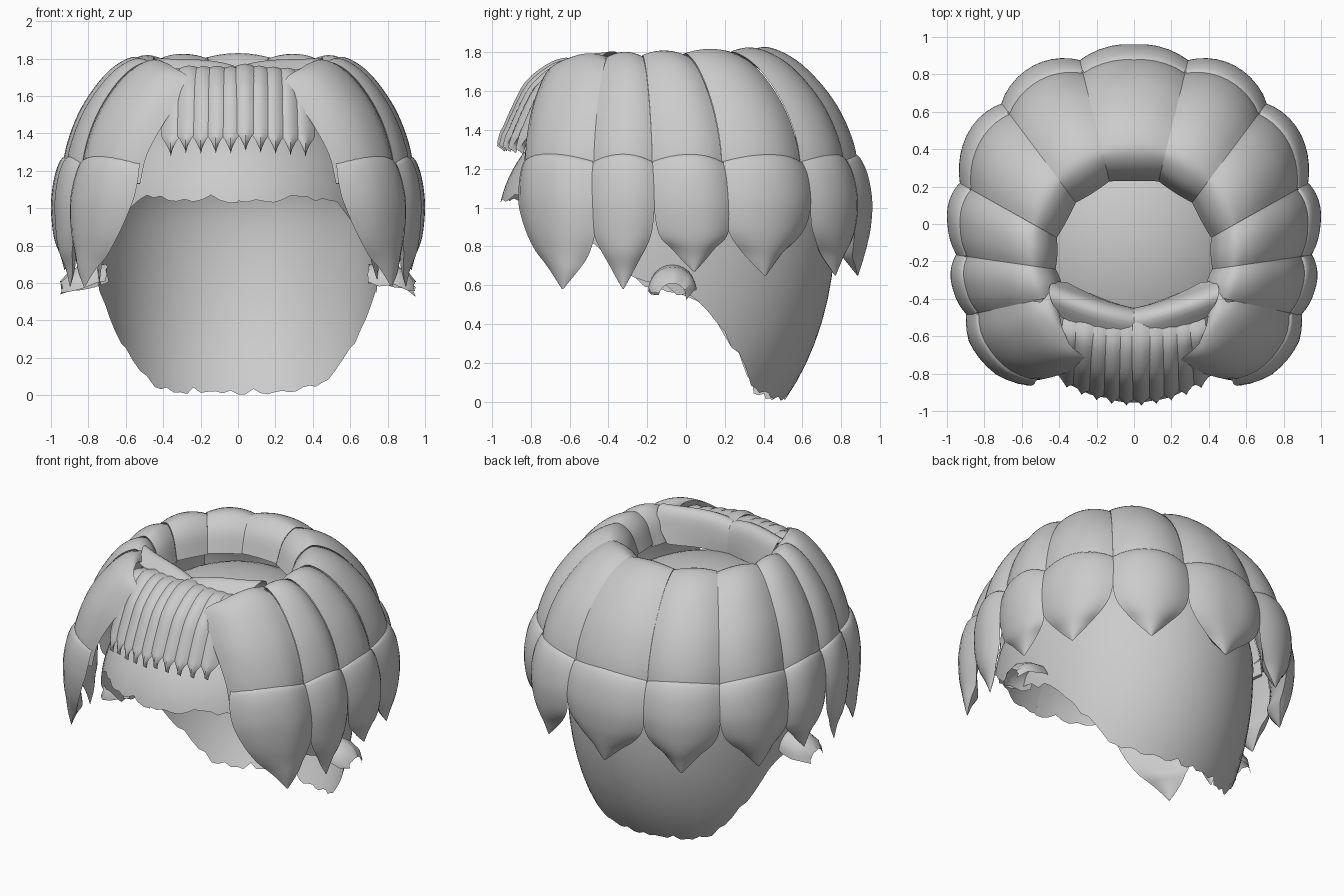
import bpy, math, random
from mathutils import Vector

if "Cube" in bpy.data.objects:
    bpy.data.objects.remove(bpy.data.objects["Cube"])

random.seed(4)


def interp(table, x):
    """Linear lookup in a list of (x, value)."""
    if x <= table[0][0]:
        return table[0][1]
    for (a, p), (b, q) in zip(table, table[1:]):
        if x <= b:
            return p + (q - p) * (x - a) / (b - a)
    return table[-1][1]


def smooth_path(pts, n=4):
    """Catmull-Rom resampling of a list of tuples."""
    v = [Vector(p) for p in pts]
    v = [2 * v[0] - v[1]] + v + [2 * v[-1] - v[-2]]
    out = []
    for i in range(1, len(v) - 2):
        a, b, c, d = v[i - 1:i + 3]
        for k in range(n):
            t = k / n
            out.append(0.5 * (2 * b + (c - a) * t + (2 * a - 5 * b + 4 * c - d) * t ** 2
                              + (3 * b - a - 3 * c + d) * t ** 3))
    return out + [v[-2]]


def grid_object(name, rows, closed=False, caps=False, flip=False):
    """Skin a list of equal-length point rows."""
    n = len(rows[0])
    verts = [tuple(p) for r in rows for p in r]
    faces = []
    for i in range(len(rows) - 1):
        for j in range(n if closed else n - 1):
            k = (j + 1) % n
            f = (i * n + j, i * n + k, (i + 1) * n + k, (i + 1) * n + j)
            faces.append(f[::-1] if flip else f)
    if caps:
        faces += [tuple(range(n)), tuple(range(len(verts) - n, len(verts)))[::-1]]
    me = bpy.data.meshes.new(name)
    me.from_pydata(verts, [], faces)
    me.validate()
    ob = bpy.data.objects.new(name, me)
    bpy.context.collection.objects.link(ob)
    bpy.ops.object.select_all(action='DESELECT')
    ob.select_set(True)
    bpy.context.view_layer.objects.active = ob
    if caps:
        bpy.ops.object.mode_set(mode='EDIT')
        bpy.ops.mesh.select_all(action='SELECT')
        bpy.ops.mesh.remove_doubles(threshold=0.0005)
        bpy.ops.mesh.normals_make_consistent(inside=False)
        bpy.ops.object.mode_set(mode='OBJECT')
    bpy.ops.object.shade_smooth_by_angle(angle=math.radians(40))
    return ob


# Outer plan radius of the hair by azimuth; the crown opening is a circle
OUTER = [(-70, .97), (-56, 1.08), (-48, 1.10), (-35, 1.09), (-20, 1.03), (0, 1.0),
         (45, 1.02), (90, .96)]


def place(az, s, z):
    """s = 0 on the crown opening, s = 1 on the outermost outline."""
    fold = az if az <= 90 else 180 - az
    d = Vector((math.cos(math.radians(az)), math.sin(math.radians(az)), 0))
    p = (Vector((0, -.18, 0)) + d * .41).lerp(d * interp(OUTER, fold), s)
    p.z = z
    return p


def lock(name, profile, mirror=False, sinks=(.05, .05), thick=.05, m=5):
    """Pod-shaped lock; profile rows are (s, z, left azimuth, right azimuth)."""
    path = smooth_path(profile)
    rows = []
    for i, (s, z, a0, a1) in enumerate(path):
        p, q = path[max(i - 1, 0)], path[min(i + 1, len(path) - 1)]
        n = Vector((-(q[1] - p[1]), (q[0] - p[0]) * .58)).normalized()
        w = min(1, abs(a1 - a0) / 15)
        sink = sinks[0] + (sinks[1] - sinks[0]) * i / (len(path) - 1)
        us = [-1 + k / m for k in range(2 * m + 1)]
        row = []
        for u, inner in [(u, 0) for u in us] + [(u, 1) for u in us[-2:0:-1]]:
            off = -w * (sink * u * u if not inner else sink + thick * (1 - u * u))
            pt = place((a0 + a1) / 2 + u * (a1 - a0) / 2, s + off * n.x / .58, z + off * n.y)
            if mirror:
                pt.x = -pt.x
            row.append(pt)
        rows.append(row)
    return grid_object(name, rows, closed=True, caps=True)


# Scalp shell with a ragged hairline
EDGE = [(-90, 1.05), (-45, 1.05), (-30, .85), (-10, .62), (8, .55), (19, .42),
        (32, .2), (45, .05), (60, .02), (90, .02)]
N = 96
columns = []
for i in range(N + 1):
    az = -90 + 360 * (i % N) / N
    e = interp(EDGE, az if az <= 90 else 180 - az)
    e = max(.005, e + random.uniform(-.022, .022))
    col = []
    for k in range(25):
        t = k / 24
        if e > .9:
            ang = t * math.acos((e - .9) / .72)
        else:
            ang = t * (math.pi / 2 + math.asin((.9 - e) / 1.25))
        low = ang > math.pi / 2
        z = .9 + (1.25 if low else .72) * math.cos(ang)
        r = math.sin(ang)
        a = math.radians(az)
        col.append(Vector((.76 * (r ** .6 if low else r) * math.cos(a),
                           -.1 + .87 * r * math.sin(a), z)))
    columns.append(col)
grid_object("scalp", columns, flip=True)

# Two rings of locks: seam azimuths, tip height, tip inset, tip azimuth
SEAMS = [(-28, -57, .58, .91, -37), (-9, -28, .58, .87, -18.5), (14, -9, .67, .88, 4),
         (43, 14, .65, .89, 27), (72, 43, .65, .89, 57.5), (108, 72, .65, .90, 90)]
UPPER = [(0, 1.59), (.07, 1.73), (.2, 1.805), (.34, 1.79), (.5, 1.72), (.66, 1.60),
         (.78, 1.47), (.87, 1.31), (.91, 1.15)]
FRONT_EDGE = [(0, -28), (.2, -46), (.5, -68), (.7, -65), (.91, -57)]
for i, (a1, a0, tip, ts, taz) in enumerate(SEAMS):
    mid, half = (a0 + a1) / 2, (a1 - a0) / 2
    rise = .02 * math.sin(math.radians(mid))
    upper = [(s, z + rise, interp(FRONT_EDGE, s) if i == 0 else a0,
              (-8 if i == 0 and s < .1 else a1)) for s, z in UPPER]
    lower = []
    # rows: inset, fraction of the way down to the tip, half-width
    for s, f, w in [(.85, -.57, .97), (.915, -.5, 1), (.97, -.3, 1.03), (1, 0, 1.03),
                    (.99, .34, .95), (.965, .58, .72), (ts + .035, .79, .38), (ts, 1, .02)]:
        c = mid + (taz - mid) * max(0, min(1, f + .2))
        if i == 0 and 0 < f < 1:
            w *= .92
        if i == 2 and .3 < f < 1:
            w = min(1, w * 1.2)
        z = 1.03 - f * (1.03 - tip if f > 0 else .45)
        lower.append((s, z, c - half * w, c + half * w))
    for mirror in ([False] if i == 5 else [False, True]):
        side = "back" if i == 5 else ("left" if mirror else "right")
        lock(f"upper_lock_{side}_{i}", upper, mirror, (.015, .045))
        lock(f"lower_lock_{side}_{i}", lower, mirror)

# Fringe: a row of narrow pointed strands over the forehead
STRAND = [(-.50, 1.75, 1), (-.62, 1.765, 1), (-.72, 1.73, 1), (-.83, 1.64, 1),
          (-.90, 1.51, 1.05), (-.94, 1.42, 1), (-.96, 1.38, .55), (-.975, 1.325, .03)]
for i in range(10):
    cx = -.40 + .80 * (i + .5) / 10
    drop = random.uniform(-.008, .008)
    rows = []
    for j, (y, z, w) in enumerate(smooth_path(STRAND, 3)):
        f = interp([(0, .92), (8, .98), (14, 1)], j)
        row = []
        for u, lift in [(-1, 0), (-.5, .014), (0, .02), (.5, .014), (1, 0), (0, -.03)]:
            x = (cx + u * .05 * w) * f
            back = .75 * x * x * min(1, j / 8)
            row.append(Vector((x, y + back - (lift - .02) * .8, z + (lift - .02) * .6 + drop
                               - .1 * x * x)))
        rows.append(row)
    grid_object(f"fringe_strand_{i}", rows, closed=True, caps=True)

# Fringe roots: two dished flaps standing in the crown opening
for sx, side in ((1, "right"), (-1, "left")):
    rows = []
    for y, z, w in smooth_path([(.02, 1.56, .8), (.02, 1.66, .93), (0, 1.755, 1),
                                (-.06, 1.785, 1), (-.16, 1.72, .9)], 3):
        row = []
        for k in range(11):
            t = k / 10
            dish = 4 * t * (1 - t)
            row.append(Vector((sx * .45 * w * t, -.47 + .14 * t + y - .015 * dish,
                               z + .02 * t - .03 * (1 - dish) * (1 - t))))
        rows.append(row)
    grid_object(f"fringe_root_{side}", rows, flip=sx > 0)

# Small flared hoods of hair above the ears
for sx, side in ((1, "right"), (-1, "left")):
    rows = []
    for x, r, zc in [(.70, .10, .60), (.76, .12, .585), (.84, .125, .57), (.90, .11, .555),
                     (.945, .07, .54)]:
        rows.append([Vector((sx * (x + random.uniform(-.008, .008)),
                             -.07 - r * math.cos(math.pi * k / 12),
                             zc + r * math.sin(math.pi * k / 12)
                             + (random.uniform(-.02, .02) if k in (0, 12) else 0)))
                     for k in range(13)])
    grid_object(f"ear_hood_{side}", rows, flip=sx > 0)
